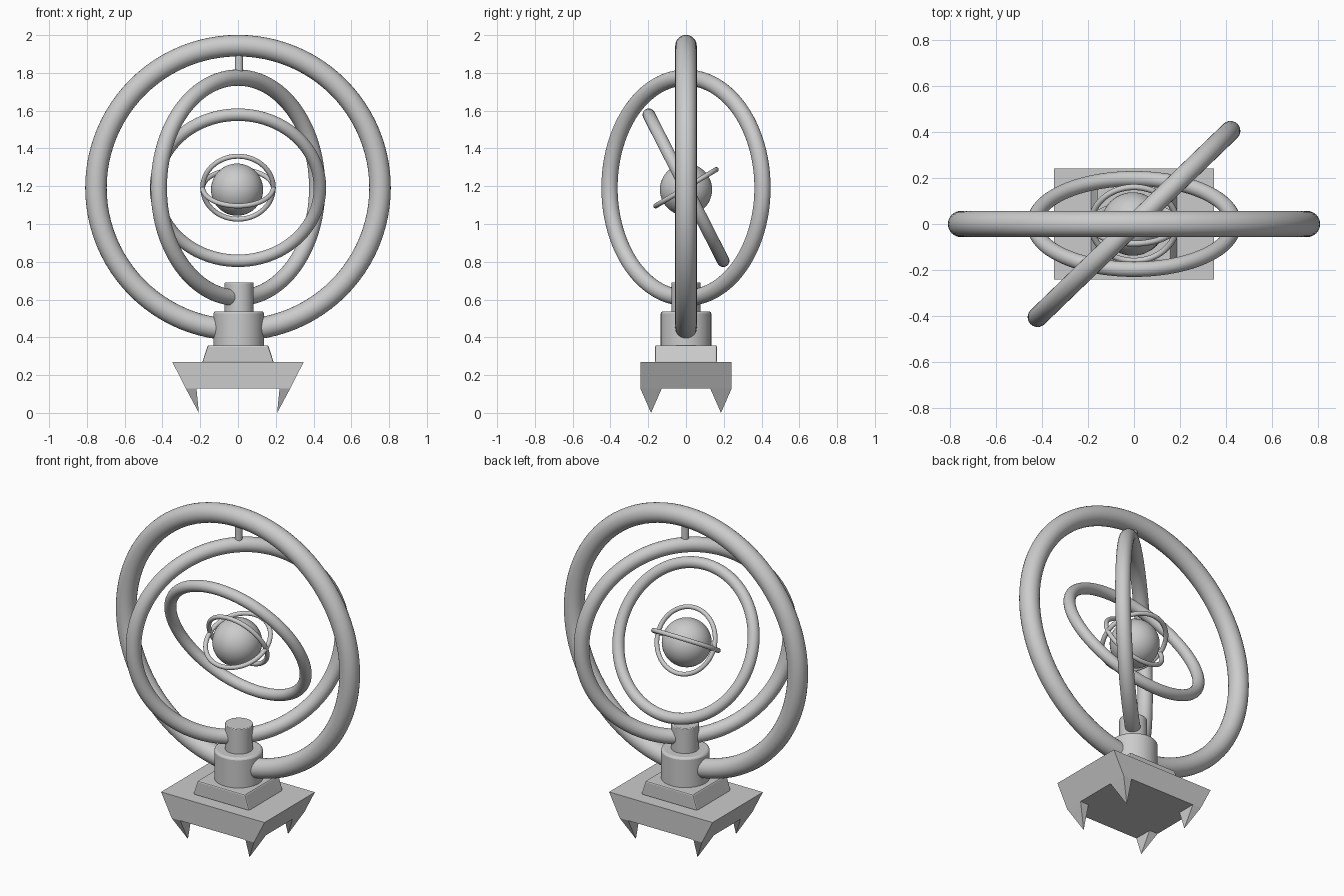
import bpy, bmesh
from math import radians

if "Cube" in bpy.data.objects:
    bpy.data.objects.remove(bpy.data.objects["Cube"])

CZ = 1.192  # common centre height of the rings


def smooth(ob):
    bpy.ops.object.select_all(action='DESELECT')
    ob.select_set(True)
    bpy.context.view_layer.objects.active = ob
    bpy.ops.object.shade_smooth_by_angle(angle=radians(35))


def bevel(ob, width, segments=2):
    mod = ob.modifiers.new("bevel", 'BEVEL')
    mod.width, mod.segments = width, segments
    mod.limit_method = 'ANGLE'
    mod.angle_limit = radians(40)


def ring(name, major, minor, tilt, turn=0):
    bpy.ops.mesh.primitive_torus_add(
        major_radius=major, minor_radius=minor, major_segments=96,
        minor_segments=24, location=(0, 0, CZ),
        rotation=(radians(tilt), 0, radians(turn)))
    ob = bpy.context.object
    ob.name = name
    smooth(ob)


def cylinder(name, x, radius, z0, z1, edge=0.0):
    bpy.ops.mesh.primitive_cylinder_add(
        vertices=48, radius=radius, depth=z1 - z0, location=(x, 0, (z0 + z1) / 2))
    ob = bpy.context.object
    ob.name = name
    if edge:
        bevel(ob, edge)
    smooth(ob)


def add_frustum(bm, low, high, hx_low, hx_high, hy):
    def loop(hx, z):
        return [bm.verts.new((x, y, z)) for x, y in
                ((-hx, -hy), (hx, -hy), (hx, hy), (-hx, hy))]
    a, b = loop(hx_low, low), loop(hx_high, high)
    bm.faces.new(a)
    bm.faces.new(b)
    for i in range(4):
        j = (i + 1) % 4
        bm.faces.new((a[i], a[j], b[j], b[i]))


def finish(name, bm):
    bmesh.ops.recalc_face_normals(bm, faces=bm.faces)
    me = bpy.data.meshes.new(name)
    bm.to_mesh(me)
    bm.free()
    ob = bpy.data.objects.new(name, me)
    bpy.context.collection.objects.link(ob)
    return ob


# Nested rings
ring("outer_ring", 0.752, 0.057, 90)
ring("second_ring", 0.583, 0.043, 90, 44)
ring("third_ring", 0.434, 0.033, 117)
ring("small_ring_upright", 0.187, 0.013, 117)
ring("small_ring_flat", 0.187, 0.013, 31)

# Central ball
bpy.ops.mesh.primitive_uv_sphere_add(segments=48, ring_count=24, radius=0.138,
                                     location=(-0.005, 0, 1.182))
bpy.context.object.name = "core_ball"
smooth(bpy.context.object)

# Pivots
cylinder("top_pivot", 0.005, 0.022, 1.785, 1.93)
cylinder("upper_post", 0.006, 0.077, 0.52, 0.69, 0.004)
cylinder("lower_post", 0.004, 0.134, 0.345, 0.538, 0.012)

# Plinth
bm = bmesh.new()
add_frustum(bm, 0.265, 0.358, 0.19, 0.16, 0.163)
bevel(finish("plinth", bm), 0.008)

# Base slab with sides sloping inwards, flat front and back
bm = bmesh.new()
add_frustum(bm, 0.13, 0.27, 0.277, 0.348, 0.242)
finish("base_slab", bm)

# Four pointed feet at the slab corners
bm = bmesh.new()
for sx in (-1, 1):
    for sy in (-1, 1):
        top = [bm.verts.new((sx * x, sy * y, 0.13)) for x, y in
               ((0.277, 0.242), (0.22, 0.242), (0.22, 0.128), (0.277, 0.128))]
        tip = bm.verts.new((sx * 0.207, sy * 0.185, 0))
        bm.faces.new(top)
        for i in range(4):
            bm.faces.new((top[i], top[(i + 1) % 4], tip))
finish("pointed_feet", bm)
